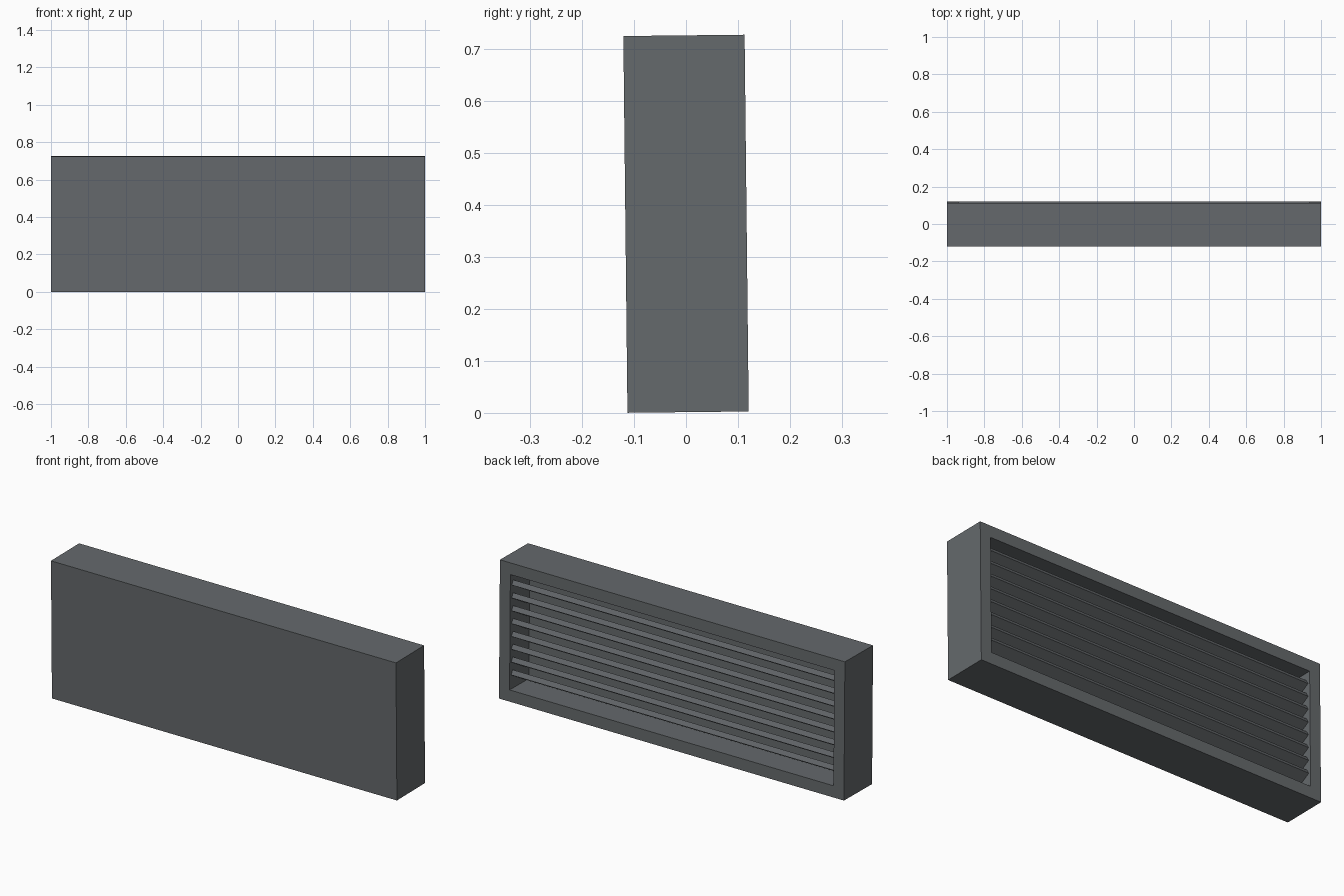
import bpy, bmesh, math
from mathutils import Matrix, Vector

if "Cube" in bpy.data.objects:
    bpy.data.objects.remove(bpy.data.objects["Cube"])

W, D, H = 2.0, 0.233, 0.724      # outer size
BORDER, POCKET = 0.061, 0.16     # rim width and recess depth
LEAN = Matrix.Translation((0, 0.004, 0.0015)) @ Matrix.Rotation(0.0109, 4, 'X')

grey = bpy.data.materials.new("slate_grey")
grey.diffuse_color = (0.13, 0.142, 0.15, 1)
grey.use_nodes = True
grey.node_tree.nodes["Principled BSDF"].inputs["Base Color"].default_value = grey.diffuse_color


def finish(bm, name):
    """Apply the slight lean of the whole unit and make an object."""
    bm.transform(LEAN)
    bmesh.ops.recalc_face_normals(bm, faces=bm.faces)
    me = bpy.data.meshes.new(name)
    bm.to_mesh(me)
    bm.free()
    me.materials.append(grey)
    ob = bpy.data.objects.new(name, me)
    bpy.context.collection.objects.link(ob)
    return ob


# Housing: closed box with a recess cut into the back face
bm = bmesh.new()
bmesh.ops.create_cube(bm, size=1, matrix=Matrix.Translation((0, 0, H / 2))
                      @ Matrix.Diagonal((W, D, H, 1)))
bm.normal_update()
back = [f for f in bm.faces if f.normal.y > 0.9]
bmesh.ops.inset_region(bm, faces=back, thickness=BORDER, use_even_offset=True)
recess = bmesh.ops.extrude_face_region(bm, geom=back)
bmesh.ops.delete(bm, geom=back, context='FACES_ONLY')
bmesh.ops.translate(bm, vec=(0, -POCKET, 0),
                    verts=[g for g in recess['geom'] if isinstance(g, bmesh.types.BMVert)])
finish(bm, "vent_housing")

# Louver slats: outer edge high, sloping down towards the inside
TILT, LENGTH, THICK = math.radians(30), 0.14, 0.026
COUNT, PITCH, TOP = 8, 0.067, 0.58
for i in range(COUNT):
    bm = bmesh.new()
    bmesh.ops.create_cube(bm, size=1, matrix=
                          Matrix.Translation((0, D / 2 - 0.079, TOP - i * PITCH))
                          @ Matrix.Rotation(TILT, 4, 'X')
                          @ Matrix.Diagonal((W - 2 * BORDER, LENGTH, THICK, 1)))
    finish(bm, f"louver_slat_{i + 1}")
